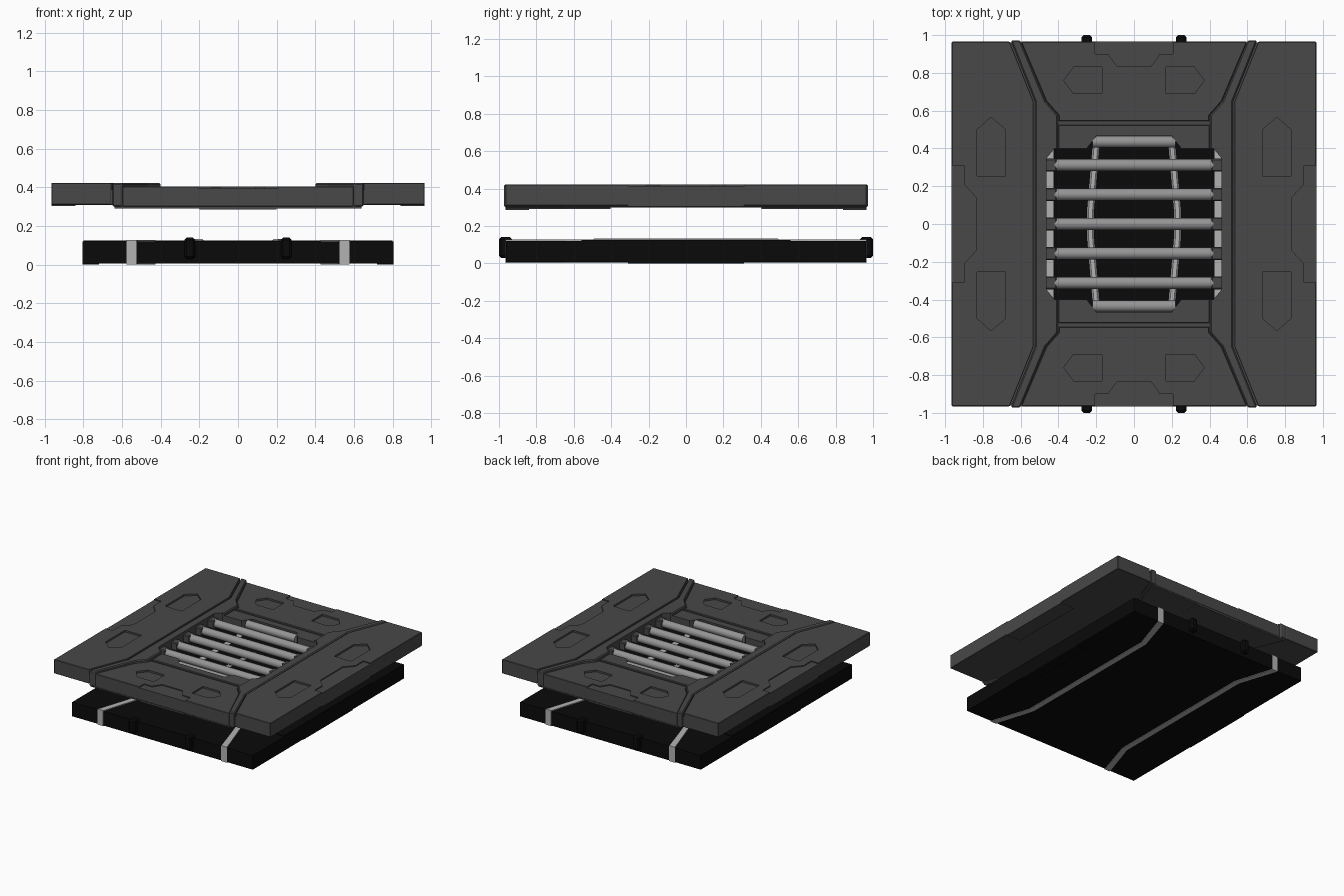
import bpy, bmesh, math

if "Cube" in bpy.data.objects:
    bpy.data.objects.remove(bpy.data.objects["Cube"])

def material(name, v):
    m = bpy.data.materials.new(name)
    m.diffuse_color = (v, v, v, 1)
    m.use_nodes = True
    m.node_tree.nodes["Principled BSDF"].inputs["Base Color"].default_value = m.diffuse_color
    return m

DARK = material("dark_grey", 0.065)
BLACK = material("black", 0.003)
SILVER = material("silver", 0.45)
STEEL = material("steel", 0.3)

def prisms(name, shapes, mat=None, bevel=0, cutter=None):
    """One object made of vertical prisms: each shape is (outline, z0, z1)."""
    bm = bmesh.new()
    for pts, z0, z1 in shapes:
        f = bm.faces.new([bm.verts.new((x, y, z0)) for x, y in pts])
        ext = bmesh.ops.extrude_face_region(bm, geom=[f])
        for v in ext["geom"]:
            if isinstance(v, bmesh.types.BMVert):
                v.co.z = z1
    bmesh.ops.recalc_face_normals(bm, faces=bm.faces)
    me = bpy.data.meshes.new(name)
    bm.to_mesh(me)
    bm.free()
    ob = bpy.data.objects.new(name, me)
    bpy.context.collection.objects.link(ob)
    if mat:
        me.materials.append(mat)
    if bevel:
        b = ob.modifiers.new("bevel", 'BEVEL')
        b.width, b.segments = bevel, 1
    if cutter:
        for c in cutter:
            m = ob.modifiers.new("cut", 'BOOLEAN')
            m.object, m.operation, m.solver = c, 'DIFFERENCE', 'EXACT'
    return ob

def scale(pts, sx, sy):
    return [(x * sx, y * sy) for x, y in pts]

def sym_y(pts):
    return pts + [(x, -y) for x, y in reversed(pts)]

def sym_x(pts):
    return pts + [(-x, y) for x, y in reversed(pts)]

def rect(x0, x1, y0, y1):
    return [(x0, y0), (x1, y0), (x1, y1), (x0, y1)]

def inset(pts, d):
    cx = sum(p[0] for p in pts) / len(pts)
    cy = sum(p[1] for p in pts) / len(pts)
    return [(cx + (x - cx) * d, cy + (y - cy) * d) for x, y in pts]

QUAD = [(sx, sy) for sx in (1, -1) for sy in (1, -1)]
TOP, LOW = 0.423, 0.405

# Cutters: central opening, pentagon pockets and edge notches
opening = sym_y([(0.462, 0.35), (0.42, 0.4), (0.25, 0.4), (0.2, 0.465)])
half = [(0.462, 0.35), (0.42, 0.4), (0.25, 0.4), (0.2, 0.465)]
opening = sym_x(half + [(0, 0.465)])[:4]
opening = opening + [(-x, y) for x, y in reversed(opening)]
opening = opening + [(x, -y) for x, y in reversed(opening)]
side_pocket = [(0.83, 0.255), (0.83, 0.5), (0.757, 0.565), (0.68, 0.5), (0.68, 0.255)]
end_pocket = [(0.17, 0.69), (0.17, 0.83), (0.32, 0.83), (0.372, 0.76), (0.32, 0.69)]
side_notch = sym_y([(1.0, 0.31), (0.90, 0.31), (0.90, 0.21), (0.835, 0.14)])
end_notch = sym_x([(0.206, 1.0), (0.206, 0.90), (0.137, 0.90), (0.09, 0.835)])
pockets = [(scale(side_pocket, *s), TOP - 0.014, 0.5) for s in QUAD]
pockets += [(scale(end_pocket, *s), LOW - 0.014, 0.5) for s in QUAD]
pockets += [(scale(side_notch, s, 1), TOP - 0.008, 0.5) for s in (1, -1)]
pockets += [(scale(end_notch, 1, s), LOW - 0.008, 0.5) for s in (1, -1)]
pocket_cutter = prisms("pocket_cutter", pockets)
opening_cutter = prisms("opening_cutter", [(opening, 0.2, 0.6)])
for c in (pocket_cutter, opening_cutter):
    c.hide_render = True
    c.display_type = 'WIRE'

# Core slab of the upper plate
prisms("upper_core", [(rect(-0.96, 0.96, -0.96, 0.96), 0.312, 0.388)], DARK,
       cutter=[opening_cutter])

side_panel = sym_y([(0.965, 0.965), (0.658, 0.965), (0.532, 0.65)])
rail = [(0.652, 0.972), (0.524, 0.65), (0.524, -0.65), (0.652, -0.972), (0.602, -0.972),
        (0.468, -0.65), (0.402, -0.575), (0.402, 0.575), (0.468, 0.65), (0.602, 0.972)]
for s, side in ((1, "right"), (-1, "left")):
    prisms(side + "_panel", [(scale(side_panel, s, 1), 0.31, TOP)], DARK, 0.003,
           [pocket_cutter])
    prisms(side + "_rail", [(scale(rail, s, 1), 0.30, TOP)], DARK, 0.007,
           [opening_cutter])
    # lower edge tab
    prisms(side + "_tab", [(scale(inset(rect(0.84, 0.965, -0.31, 0.31), 1), s, 1),
                            0.304, 0.32)], DARK)

end_panel = sym_x([(0.598, 0.965), (0.464, 0.65), (0.398, 0.575), (0.398, 0.545)])
end_under = sym_x([(0.64, 0.962), (0.51, 0.65), (0.51, 0.405)])
for s, end in ((1, "back"), (-1, "front")):
    prisms(end + "_panel", [(scale(end_panel, 1, s), 0.30, LOW)], DARK, 0.003,
           [pocket_cutter])
    prisms(end + "_grille_frame", [(scale(rect(-0.4, 0.4, 0.37, 0.525), 1, s), 0.311, LOW)],
           DARK, 0.004, [opening_cutter])
    prisms(end + "_underplate", [(scale(end_under, 1, s), 0.29, 0.313)], DARK,
           cutter=[opening_cutter])
    prisms(end + "_tab", [(scale(rect(-0.2, 0.2, 0.84, 0.964), 1, s), 0.286, 0.3)], DARK)

# Grille bars with dark end clips
def bar(name, y, half_len, r=0.031, z=0.372):
    bpy.ops.mesh.primitive_cylinder_add(vertices=16, radius=r, depth=2 * half_len,
                                        location=(0, y, z), rotation=(0, math.pi / 2, 0))
    ob = bpy.context.object
    ob.name = name
    ob.data.materials.append(STEEL)
    bpy.ops.object.shade_smooth_by_angle(angle=math.radians(40))

clips = []
for i in range(-2, 3):
    y = i * 0.156
    bar(f"grille_bar_{i + 3}", y, 0.42)
    for s in (1, -1):
        clips.append((scale(rect(0.41, 0.47, y - 0.034, y + 0.034), s, 1), 0.338, 0.402))
for s, end in ((1, "back"), (-1, "front")):
    bar(end + "_short_bar", 0.435 * s, 0.22)
prisms("grille_clips", clips, DARK, 0.006)

# Lower plate with raised middle and bottom tabs
prisms("lower_plate", [(rect(-0.805, 0.805, -0.962, 0.962), 0.006, 0.12)], BLACK)
prisms("lower_top_pad", [(rect(-0.8, 0.8, -0.56, 0.56), 0.115, 0.124)], BLACK)
prisms("lower_tabs", [(scale(rect(0.72, 0.804, -0.31, 0.31), s, 1), 0.0, 0.01)
                      for s in (1, -1)], BLACK)

# Locating pegs at the front and back
prisms("pegs", [(scale(rect(0.222, 0.278, 0.93, 1.0), *s), 0.03, 0.14) for s in QUAD],
       BLACK, 0.012)

# Silver straps wrapped round the lower plate
strap = [(0.577, 0.965), (0.472, 0.645), (0.472, -0.645), (0.577, -0.965),
         (0.526, -0.965), (0.427, -0.645), (0.427, 0.645), (0.526, 0.965)]
inner = [(0.212, 0.5), (0.25, 0.06), (0.25, -0.06), (0.212, -0.5),
         (0.175, -0.5), (0.212, -0.06), (0.212, 0.06), (0.175, 0.5)]
for s, side in ((1, "right"), (-1, "left")):
    prisms(side + "_strap", [(scale(strap, s, 1), 0.002, 0.127)], SILVER)
    prisms(side + "_inner_strip", [(scale(inner, s, 1), 0.11, 0.132)], SILVER, 0.008)
